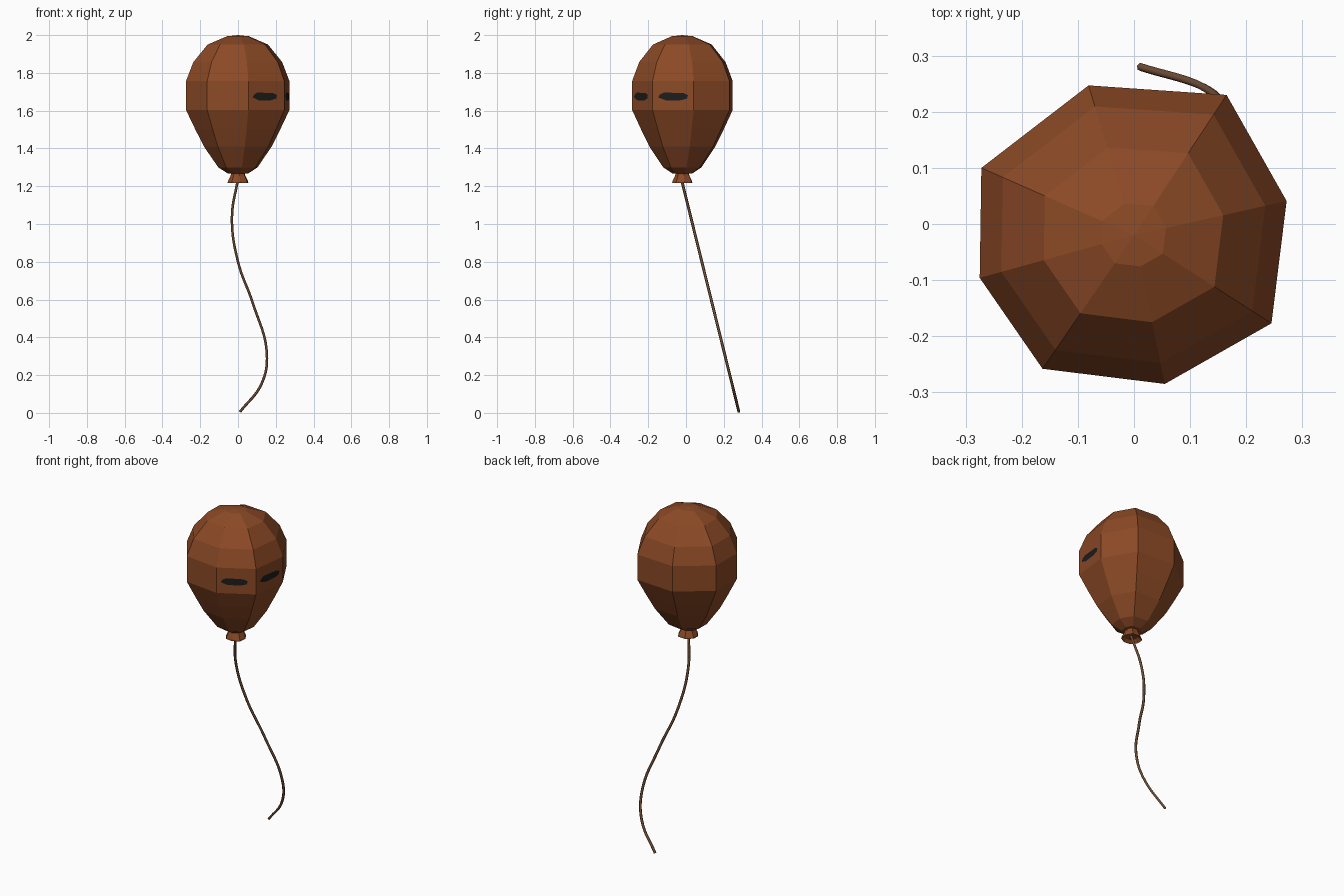
import bpy, bmesh
from mathutils import Vector

if "Cube" in bpy.data.objects:
    bpy.data.objects.remove(bpy.data.objects["Cube"])


def material(name, rgb):
    m = bpy.data.materials.new(name)
    m.diffuse_color = (*rgb, 1)
    m.use_nodes = True
    m.node_tree.nodes["Principled BSDF"].inputs["Base Color"].default_value = m.diffuse_color
    return m


BROWN = material("balloon brown", (0.262, 0.068, 0.019))
CORD = material("string brown", (0.155, 0.072, 0.035))
BLACK = material("mark black", (0.012, 0.012, 0.013))

# Slightly uneven eight-sided outline, counter-clockwise, around the balloon axis
AXIS_Y = -0.02
OUTLINE = [(0.272, 0.061), (0.165, 0.25), (-0.081, 0.267), (-0.272, 0.12),
           (-0.275, -0.076), (-0.163, -0.238), (0.055, -0.265), (0.245, -0.157)]


def point(i, scale, z):
    x, y = OUTLINE[i % 8]
    return Vector((x * scale, y * scale + AXIS_Y, z))


def finish(bm, name, mat):
    me = bpy.data.meshes.new(name)
    bm.to_mesh(me)
    bm.free()
    me.materials.append(mat)
    ob = bpy.data.objects.new(name, me)
    bpy.context.collection.objects.link(ob)
    return ob


def stacked_rings(name, profile, mat):
    """Loft the outline through (scale, z) pairs; scale 0 makes a point."""
    bm = bmesh.new()
    rings = [[bm.verts.new(point(i, s, z)) for i in range(8)] for s, z in profile]
    for a, b in zip(rings, rings[1:]):
        for i in range(8):
            j = (i + 1) % 8
            bm.faces.new((a[i], a[j], b[j], b[i]))
    bmesh.ops.remove_doubles(bm, verts=bm.verts, dist=0.0005)
    bmesh.ops.recalc_face_normals(bm, faces=bm.faces)
    return finish(bm, name, mat)


# Balloon body
stacked_rings("balloon", [(0, 1.262), (0.2, 1.268), (0.38, 1.3), (0.655, 1.41),
                          (0.826, 1.503), (1, 1.603), (1, 1.757), (0.86, 1.857),
                          (0.585, 1.95), (0.21, 1.994), (0, 2.0)], BROWN)

# Flared knot with a hollow underside
stacked_rings("knot", [(0, 1.24), (0.13, 1.235), (0.2, 1.218), (0.195, 1.226),
                       (0.14, 1.258), (0.13, 1.275), (0, 1.275)], BROWN)


# Dark marks: thin plates on two upright faces
def mark(name, i, t0, t1):
    a, b = point(i, 1, 0), point(i + 1, 1, 0)
    d = (b - a).normalized()
    out = Vector((d.y, -d.x, 0)) * 0.003
    shape = [(0, 1.67), (0.25, 1.655), (0.75, 1.655), (0.97, 1.664),
             (1, 1.682), (0.85, 1.693), (0.2, 1.696), (0.05, 1.685)]
    bm = bmesh.new()
    bm.faces.new([bm.verts.new(a.lerp(b, t0 + (t1 - t0) * u) + out + Vector((0, 0, z)))
                  for u, z in shape])
    finish(bm, name, BLACK)


mark("mark_front", 6, 0.11, 0.79)
mark("mark_side", 7, 0.14, 0.86)

# Wavy string, lying in one leaning plane
path = [(0, 1.24), (-0.032, 1.037), (0, 0.8), (0.08, 0.577),
        (0.153, 0.31), (0.125, 0.155), (0.011, 0.006)]
cu = bpy.data.curves.new("string", 'CURVE')
cu.dimensions = '3D'
cu.bevel_depth = 0.0075
cu.bevel_resolution = 1
cu.resolution_u = 8
cu.use_fill_caps = True
sp = cu.splines.new('BEZIER')
sp.bezier_points.add(len(path) - 1)
for p, (x, z) in zip(sp.bezier_points, path):
    p.co = (x, AXIS_Y + 0.3 * (1.22 - z) / 1.214, z)
    p.handle_left_type = p.handle_right_type = 'AUTO'
cu.materials.append(CORD)
string = bpy.data.objects.new("string", cu)
bpy.context.collection.objects.link(string)
bpy.context.view_layer.objects.active = string
string.select_set(True)
bpy.ops.object.convert(target='MESH')
